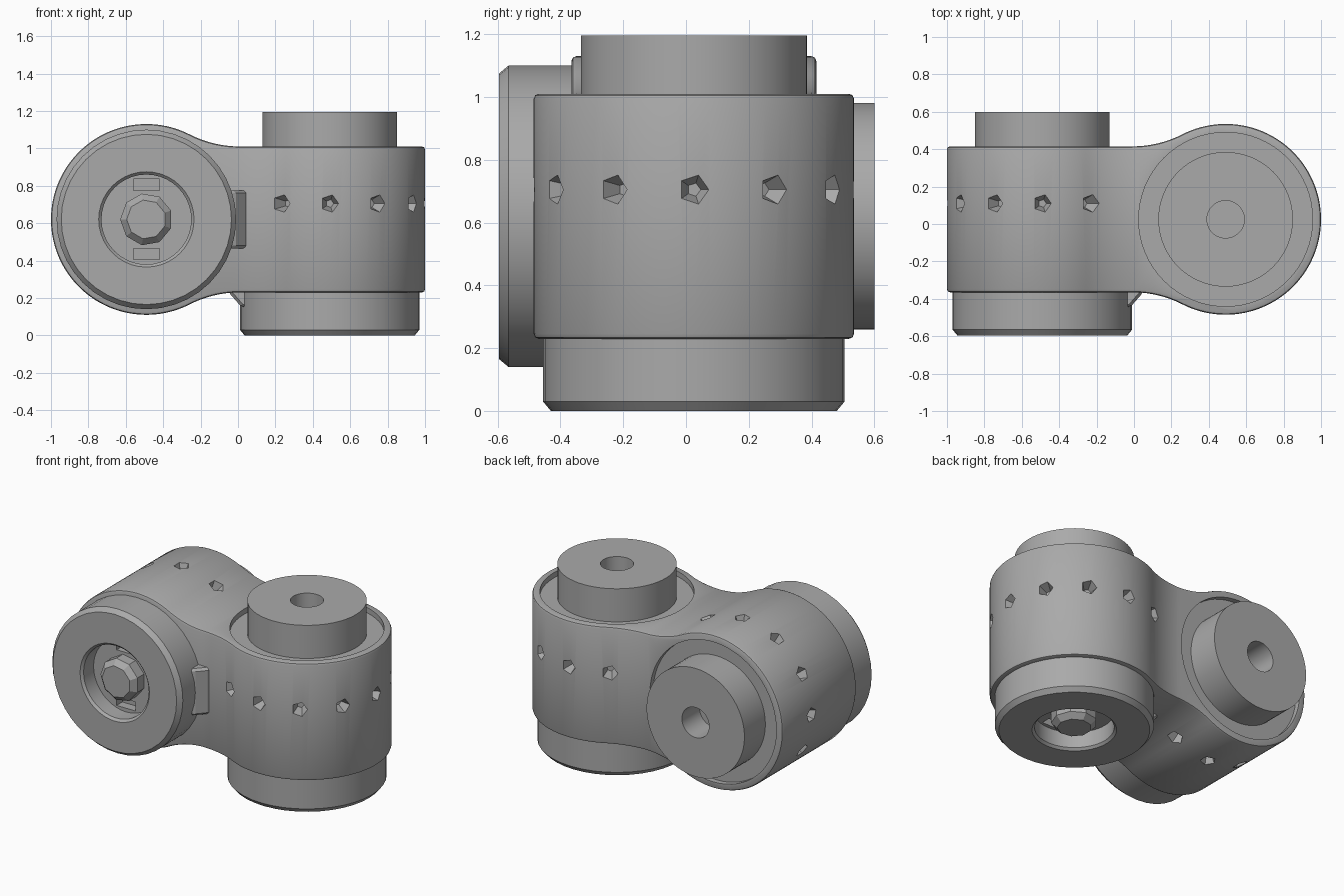
import bpy, bmesh, math
from mathutils import Matrix, Vector

cube = bpy.data.objects.get("Cube")
if cube:
    bpy.data.objects.remove(cube, do_unlink=True)

# One grey for the whole casting
grey = bpy.data.materials.new("plain grey")
grey.use_nodes = True
COLOUR = (0.4, 0.4, 0.4, 1)
grey.diffuse_color = COLOUR
grey.node_tree.nodes["Principled BSDF"].inputs["Base Color"].default_value = COLOUR

R, H = 0.51, 0.39            # barrel radius and half height
DISC_R, BOSS_R = 0.48, 0.36
CENTRE = Vector((0.49, 0.025, 0.62))

# The two joints are the same unit: one upright, one turned half round a diagonal
UPRIGHT = Matrix.Translation(CENTRE)
LEVEL = Matrix(((-1, 0, 0, -CENTRE.x), (0, 0, 1, CENTRE.y),
                (0, 1, 0, CENTRE.z), (0, 0, 0, 1)))


def finish(bm, name, matrix):
    bmesh.ops.transform(bm, matrix=matrix, verts=bm.verts)
    bmesh.ops.recalc_face_normals(bm, faces=bm.faces)
    mesh = bpy.data.meshes.new(name)
    bm.to_mesh(mesh)
    bm.free()
    mesh.materials.append(grey)
    obj = bpy.data.objects.new(name, mesh)
    bpy.context.collection.objects.link(obj)
    return obj


def activate(obj):
    bpy.ops.object.select_all(action='DESELECT')
    obj.select_set(True)
    bpy.context.view_layer.objects.active = obj


def smooth(obj, angle=30):
    activate(obj)
    bpy.ops.object.shade_smooth_by_angle(angle=math.radians(angle))


def boolean(obj, cutter, operation):
    mod = obj.modifiers.new("cut", 'BOOLEAN')
    mod.operation, mod.solver, mod.object = operation, 'EXACT', cutter
    activate(obj)
    bpy.ops.object.modifier_apply(modifier=mod.name)
    bpy.data.objects.remove(cutter, do_unlink=True)


def lathe(name, profile, matrix, steps=64):
    """Spin an (r, z) profile that starts and ends on the axis."""
    bm = bmesh.new()
    verts = [bm.verts.new((r, 0, z)) for r, z in profile]
    edges = [bm.edges.new(pair) for pair in zip(verts, verts[1:])]
    bmesh.ops.spin(bm, geom=verts + edges, axis=(0, 0, 1), cent=(0, 0, 0),
                   angle=math.tau, steps=steps, use_duplicate=False)
    bmesh.ops.remove_doubles(bm, verts=bm.verts, dist=0.0005)
    return finish(bm, name, matrix)


def extrude(name, points, depth, matrix):
    bm = bmesh.new()
    face = bm.faces.new([bm.verts.new((x, y, -depth)) for x, y in points])
    new = bmesh.ops.extrude_face_region(bm, geom=[face])["geom"]
    bmesh.ops.translate(bm, vec=(0, 0, 2 * depth),
                        verts=[v for v in new if isinstance(v, bmesh.types.BMVert)])
    return finish(bm, name, matrix)


def keyhole():
    """Round end flowing through a fillet into a straight band towards -x."""
    f = 0.59
    d = math.sqrt((R + f) ** 2 - (H + f) ** 2)
    touch = math.atan2(H + f, -d)
    half = [(R * math.cos(touch * i / 40), R * math.sin(touch * i / 40)) for i in range(41)]
    start = touch - math.pi
    for i in range(1, 15):
        a = start + (-math.pi / 2 - start) * i / 14
        half.append((-d + f * math.cos(a), H + f + f * math.sin(a)))
    half.append((-1.7, H))
    return half + [(x, -y) for x, y in reversed(half[1:])]


# Housing: the overlap of the two keyhole extrusions
housing = extrude("housing", keyhole(), 0.8, UPRIGHT)
boolean(housing, extrude("other_outline", keyhole(), 0.8, LEVEL), 'INTERSECT')
bevel = housing.modifiers.new("edge", 'BEVEL')
bevel.width, bevel.segments = 0.016, 2
bevel.limit_method, bevel.angle_limit = 'ANGLE', math.radians(40)
bevel.use_clamp_overlap = False
activate(housing)
bpy.ops.object.modifier_apply(modifier=bevel.name)


def pits(matrix):
    """Ring of small five-sided tapered pits round the barrel."""
    bm = bmesh.new()
    for i in range(-4, 5):
        place = (Matrix.Rotation(math.radians(30 * i), 4, 'Z')
                 @ Matrix.Translation((R - 0.02, 0, 0.085))
                 @ Matrix.Rotation(math.pi / 2, 4, 'Y'))
        bmesh.ops.create_cone(bm, cap_ends=True, segments=5, radius1=0.022,
                              radius2=0.06, depth=0.1, matrix=place)
    return finish(bm, "pit_cutter", matrix)


def slots(matrix):
    bm = bmesh.new()
    for side in (-1, 1):
        bmesh.ops.create_cube(bm, size=1, matrix=Matrix.Translation((0, side * 0.185, -0.5))
                              @ Matrix.Diagonal((0.14, 0.06, 0.12, 1)))
    return finish(bm, "slot_cutter", matrix)


for label, matrix in (("upright", UPRIGHT), ("level", LEVEL)):
    # Shallow seat around the boss, and the pits
    seat = [(0, H - 0.035), (0.465, H - 0.035), (0.465, H + 0.1), (0, H + 0.1)]
    boolean(housing, lathe("seat_cutter", seat, matrix), 'DIFFERENCE')
    boolean(housing, pits(matrix), 'DIFFERENCE')

    # Boss with a centre bore
    boss = lathe(label + "_boss", [
        (0, H - 0.04), (BOSS_R, H - 0.04), (BOSS_R, 0.575), (0.1, 0.575),
        (0.1, H), (0, H)], matrix)
    smooth(boss)

    # Chamfered end disc with a deep round recess and two slots
    disc = lathe(label + "_disc", [
        (0, -H + 0.01), (DISC_R, -H + 0.01), (DISC_R, -0.59), (DISC_R - 0.025, -0.62),
        (0.255, -0.62), (0.24, -0.605), (0.24, -0.5), (0, -0.5)], matrix, 40)
    boolean(disc, slots(matrix), 'DIFFERENCE')
    smooth(disc)

    # Faceted hub inside the recess
    lathe(label + "_hub", [(0, -0.49), (0.14, -0.49), (0.14, -0.57),
                           (0.105, -0.605), (0, -0.605)], matrix, 9)

    # Wedge stop between the disc and the other barrel
    turn = Matrix.Rotation(math.pi / 2, 4, 'X')
    stop = extrude(label + "_stop", [(-0.54, -H + 0.03), (-0.54, -H), (-0.47, -0.47),
                                     (-0.44, -0.47), (-0.44, -H + 0.03)], 0.155, matrix @ turn)
    soft = stop.modifiers.new("edge", 'BEVEL')
    soft.width, soft.segments = 0.015, 1

smooth(housing)
